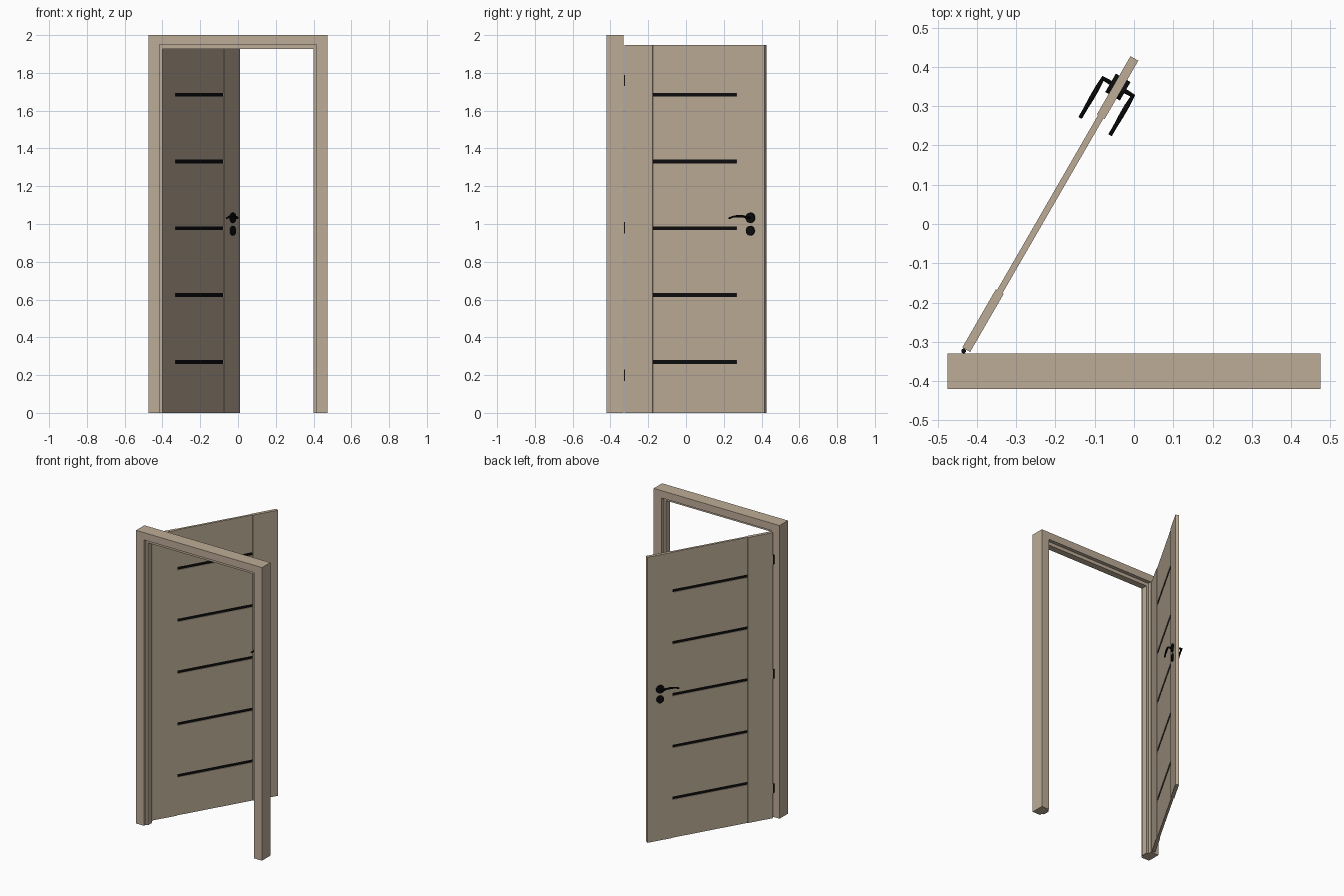
import bpy
import bmesh
import math
from mathutils import Matrix, Vector

cube = bpy.data.objects.get("Cube")
if cube:
    bpy.data.objects.remove(cube, do_unlink=True)


def material(name, rgb, roughness):
    m = bpy.data.materials.new(name)
    m.use_nodes = True
    m.diffuse_color = (*rgb, 1)
    bsdf = next(n for n in m.node_tree.nodes if n.type == 'BSDF_PRINCIPLED')
    bsdf.inputs["Base Color"].default_value = (*rgb, 1)
    bsdf.inputs["Roughness"].default_value = roughness
    return m


WOOD = material("beige wood", (0.51, 0.415, 0.31), 0.6)
BLACK = material("black metal", (0.004, 0.004, 0.004), 0.5)

# Door space: x runs along the leaf from the hinge, y through its thickness
DOOR = Matrix.Translation((-0.427, -0.32, 0)) @ Matrix.Rotation(math.radians(60), 4, 'Z')
LENGTH, STILE, HEIGHT = 0.856, 0.171, 1.948
THICK, PANEL, CORE = 0.023, 0.016, 0.009


def add_object(name, bm, mat, matrix=DOOR):
    bmesh.ops.recalc_face_normals(bm, faces=bm.faces)
    me = bpy.data.meshes.new(name)
    bm.to_mesh(me)
    bm.free()
    me.materials.append(mat)
    ob = bpy.data.objects.new(name, me)
    bpy.context.collection.objects.link(ob)
    ob.matrix_world = matrix
    return ob


def box(name, x0, x1, thick, z0, z1, mat):
    bm = bmesh.new()
    bmesh.ops.create_cube(bm, size=1)
    bmesh.ops.scale(bm, vec=(x1 - x0, thick, z1 - z0), verts=bm.verts)
    bmesh.ops.translate(bm, vec=((x0 + x1) / 2, 0, (z0 + z1) / 2), verts=bm.verts)
    return add_object(name, bm, mat)


def cylinder(name, centre, radius, depth, mat, rotation=Matrix()):
    bm = bmesh.new()
    bmesh.ops.create_cone(bm, cap_ends=True, segments=24, radius1=radius, radius2=radius,
                          depth=depth, matrix=Matrix.Translation(centre) @ rotation)
    return smooth(add_object(name, bm, mat))


def smooth(ob):
    bpy.ops.object.select_all(action='DESELECT')
    ob.select_set(True)
    bpy.context.view_layer.objects.active = ob
    bpy.ops.object.shade_smooth_by_angle(angle=math.radians(35))
    return ob


def arch(name, outer, outer_top, inner, inner_top, y0, y1):
    """Upside-down U profile extruded along y."""
    half = [(outer, 0), (outer, outer_top), (-outer, outer_top), (-outer, 0),
            (-inner, 0), (-inner, inner_top), (inner, inner_top), (inner, 0)]
    bm = bmesh.new()
    face = bm.faces.new([bm.verts.new((x, y0, z)) for x, z in half])
    ext = bmesh.ops.extrude_face_region(bm, geom=[face])
    verts = [v for v in ext["geom"] if isinstance(v, bmesh.types.BMVert)]
    bmesh.ops.translate(bm, vec=(0, y1 - y0, 0), verts=verts)
    return add_object(name, bm, WOOD, Matrix())


# Door frame with a stop strip set inside it
arch("door_frame", 0.475, 2.0, 0.415, 1.95, -0.42, -0.33)
arch("door_stop", 0.415, 1.95, 0.40, 1.927, -0.40, -0.355)

# Leaf: two thick stiles, thin boards between, dark core showing in the gaps
box("hinge_stile", 0, STILE, THICK, 0, HEIGHT, WOOD)
box("latch_stile", LENGTH - STILE, LENGTH, THICK, 0, HEIGHT, WOOD)
box("dark_core", STILE, LENGTH - STILE, CORE, 0.01, HEIGHT - 0.01, BLACK)
gaps = [0.27 + 0.3535 * i for i in range(5)]
gap_half = 0.01
starts = [0] + [z + gap_half for z in gaps]
ends = [z - gap_half for z in gaps] + [HEIGHT]
for i, (z0, z1) in enumerate(zip(starts, ends)):
    box(f"panel_board_{i + 1}", STILE, LENGTH - STILE, PANEL, z0, z1, WOOD)

# Handle set, mirrored on both faces of the leaf
GRIP_X, GRIP_Z = 0.772, 1.033
ACROSS = Matrix.Rotation(math.pi / 2, 4, 'X')


def lever(name, side):
    cu = bpy.data.curves.new(name, 'CURVE')
    cu.dimensions = '3D'
    cu.bevel_depth = 0.0065
    cu.bevel_resolution = 2
    cu.use_fill_caps = True
    path = [(0, 0.01, 0), (0, 0.044, 0), (-0.03, 0.044, 0.008),
            (-0.06, 0.044, 0.009), (-0.09, 0.044, 0.005), (-0.115, 0.044, -0.003)]
    sp = cu.splines.new('POLY')
    sp.points.add(len(path) - 1)
    for p, (x, y, z) in zip(sp.points, path):
        p.co = (GRIP_X + x, side * y, GRIP_Z + z, 1)
    for p in sp.points[-2:]:
        p.radius = 0.8
    cu.materials.append(BLACK)
    ob = bpy.data.objects.new(name, cu)
    bpy.context.collection.objects.link(ob)
    ob.matrix_world = DOOR
    bpy.ops.object.select_all(action='DESELECT')
    ob.select_set(True)
    bpy.context.view_layer.objects.active = ob
    bpy.ops.object.convert(target='MESH')
    smooth(bpy.context.object)


for label, side in (("front", -1), ("back", 1)):
    y = side * (THICK / 2 + 0.005)
    cylinder(f"{label}_handle_rose", Vector((GRIP_X, y, GRIP_Z)), 0.027, 0.01, BLACK, ACROSS)
    cylinder(f"{label}_key_rose", Vector((GRIP_X, y, 0.964)), 0.025, 0.01, BLACK, ACROSS)
    lever(f"{label}_lever", side)

# Hinges on the pivot edge
for i, z in enumerate((0.2, 0.98, 1.76)):
    cylinder(f"hinge_{i + 1}", Vector((-0.006, 0.004, z)), 0.006, 0.06, BLACK)
